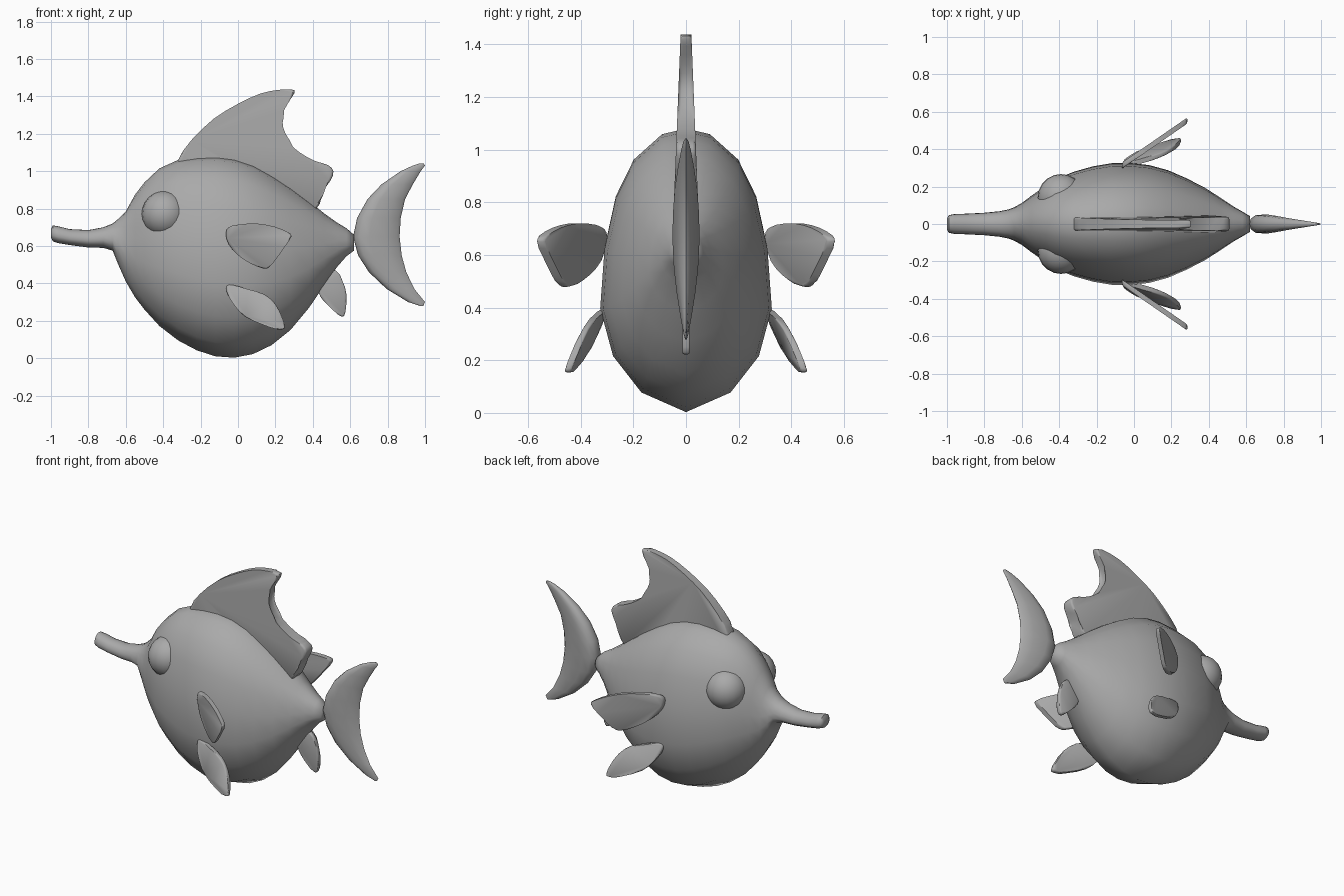
import bpy, bmesh, math

if "Cube" in bpy.data.objects:
    bpy.data.objects.remove(bpy.data.objects["Cube"])

grey = bpy.data.materials.new("plain grey")
grey.diffuse_color = (0.4, 0.4, 0.4, 1)
grey.use_nodes = True
grey.node_tree.nodes["Principled BSDF"].inputs["Base Color"].default_value = grey.diffuse_color


def finish(name, bm, angle=60):
    bmesh.ops.recalc_face_normals(bm, faces=bm.faces)
    mesh = bpy.data.meshes.new(name)
    bm.to_mesh(mesh)
    bm.free()
    mesh.materials.append(grey)
    ob = bpy.data.objects.new(name, mesh)
    bpy.context.collection.objects.link(ob)
    bpy.ops.object.select_all(action='DESELECT')
    ob.select_set(True)
    bpy.context.view_layer.objects.active = ob
    bpy.ops.object.shade_smooth_by_angle(angle=math.radians(angle))
    return ob


def loft(name, rings):
    """Skin closed rings of equal length and cap both ends."""
    bm = bmesh.new()
    loops = [[bm.verts.new(p) for p in ring] for ring in rings]
    n = len(loops[0])
    for a, b in zip(loops, loops[1:]):
        for i in range(n):
            bm.faces.new((a[i], a[(i + 1) % n], b[(i + 1) % n], b[i]))
    bm.faces.new(loops[0])
    bm.faces.new(loops[-1])
    return finish(name, bm)


def smooth_outline(pts):
    """Closed Catmull-Rom curve with one extra point per span."""
    out = []
    n = len(pts)
    for i in range(n):
        a, b, c, d = (pts[(i + k) % n] for k in (-1, 0, 1, 2))
        out += [b, tuple((9 * (b[k] + c[k]) - a[k] - d[k]) / 16 for k in (0, 1))]
    return out


def fin(name, outline, mid, half, bevel):
    """Plate drawn in x/z, with its middle surface y and half thickness as functions."""
    bm = bmesh.new()
    pts = smooth_outline(outline)
    sides = [[bm.verts.new((x, mid(x, z) + s * half(x, z), z)) for x, z in pts] for s in (-1, 1)]
    caps = [bm.faces.new(side) for side in sides]
    n = len(pts)
    for i in range(n):
        j = (i + 1) % n
        bm.faces.new((sides[0][i], sides[0][j], sides[1][j], sides[1][i]))
    rim = list({e for f in caps for e in f.edges})
    bmesh.ops.bevel(bm, geom=rim, offset=bevel, segments=2, profile=0.5, affect='EDGES')
    return finish(name, bm)


# Body with snout: x, bottom z, top z, half width
stations = [
    (-1.0, .645, .69, .03), (-.99, .625, .71, .047), (-.96, .615, .705, .053),
    (-.9, .605, .69, .055), (-.8, .592, .685, .06), (-.72, .59, .7, .068),
    (-.67, .575, .72, .078), (-.64, .5, .745, .09), (-.6, .41, .785, .112),
    (-.55, .325, .875, .15), (-.5, .26, .94, .185), (-.42, .172, 1.015, .24),
    (-.32, .095, 1.06, .28), (-.22, .042, 1.075, .308), (-.12, .01, 1.08, .325),
    (-.02, .003, 1.068, .326), (.08, .022, 1.035, .315), (.18, .07, .98, .288),
    (.28, .15, .915, .245), (.38, .27, .84, .193), (.46, .388, .775, .142),
    (.53, .488, .725, .095), (.58, .545, .695, .066), (.62, .575, .66, .042),
]
# Half cross-section: width and height as fractions, bottom to top
half_section = [(0, 0), (.52, .07), (.85, .2), (1, .37), (.95, .58),
                (.82, .76), (.61, .89), (.28, .98), (0, 1)]
section = half_section + [(-w, t) for w, t in half_section[-2:0:-1]]
loft("body", [[(x, w * hw, lo + t * (hi - lo)) for w, t in section]
              for x, lo, hi, hw in stations])

# Tail fin: z, leading x, trailing x, half thickness
tail = [
    (.279, .975, .99, .003), (.3, .91, 1.0, .009), (.37, .795, .943, .022),
    (.46, .7, .9, .036), (.55, .642, .875, .046), (.65, .615, .864, .051),
    (.75, .637, .87, .05), (.85, .692, .893, .043), (.93, .768, .935, .031),
    (1.0, .87, .977, .018), (1.03, .935, 1.0, .01), (1.042, .972, .992, .003),
]
blade = [(0, 0), (.04, .55), (.14, .92), (.35, 1), (.7, .65), (.94, .3), (1, 0)]
blade += [(t, -w) for t, w in blade[-2:0:-1]]
loft("tail_fin", [[(a + t * (b - a), w * th, z) for t, w in blade] for z, a, b, th in tail])

# Dorsal fin, thinner towards its tip
fin("dorsal_fin",
    [(-.32, 1.06), (-.25, 1.165), (-.13, 1.28), (0, 1.36), (.12, 1.415), (.22, 1.435),
     (.29, 1.436), (.303, 1.42), (.265, 1.36), (.232, 1.29), (.23, 1.23), (.265, 1.16),
     (.33, 1.1), (.41, 1.055), (.48, 1.033), (.51, 1.0), (.495, .95), (.445, .88),
     (.41, .79), (.2, .88), (-.1, .98), (-.3, 1.0)],
    lambda x, z: 0, lambda x, z: .036 - .04 * (z - 1.05), .012)

# Small fin under the tail
fin("anal_fin",
    [(.52, .47), (.56, .41), (.58, .34), (.575, .25), (.56, .222), (.53, .237),
     (.48, .285), (.44, .33), (.42, .42)],
    lambda x, z: 0, lambda x, z: .014, .008)

for label, s in (("left", 1), ("right", -1)):
    # Side fins angled out and back
    fin(label + "_pectoral_fin",
        [(-.065, .665), (-.05, .7), (0, .714), (.1, .72), (.2, .702), (.27, .672),
         (.285, .65), (.25, .595), (.2, .525), (.165, .485), (.135, .48), (.07, .505),
         (0, .55), (-.05, .61)],
        lambda x, z: s * (.315 + .69 * (x + .06)), lambda x, z: .016, .008)
    # Lower fins angled out and down
    fin(label + "_pelvic_fin",
        [(-.063, .375), (-.045, .395), (.05, .37), (.14, .342), (.2, .29), (.235, .22),
         (.25, .17), (.24, .155), (.2, .156), (.13, .18), (.04, .22), (-.01, .27), (-.05, .33)],
        lambda x, z: s * (.313 + .33 * (.39 - z) + .2 * (x + .05)), lambda x, z: .013, .007)
    # Eye bulges
    bm = bmesh.new()
    bmesh.ops.create_uvsphere(bm, u_segments=20, v_segments=12, radius=.125)
    bmesh.ops.translate(bm, verts=bm.verts, vec=(-.39, s * .142, .77))
    finish(label + "_eye", bm)
